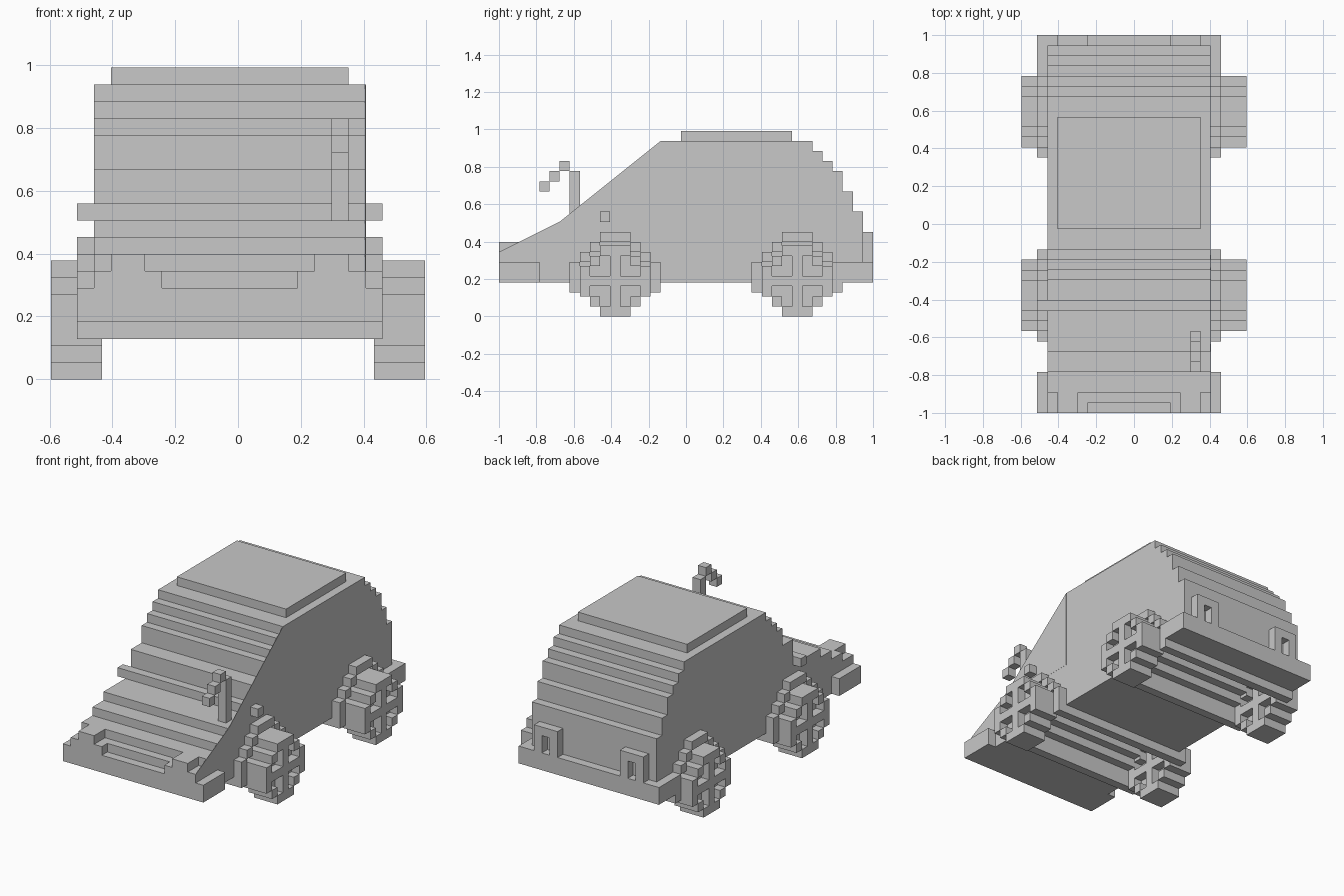
import bpy, bmesh
from mathutils import Vector

cube = bpy.data.objects.get("Cube")
if cube:
    bpy.data.objects.remove(cube, do_unlink=True)

U = 2 / 37                       # size of one block
X = lambda i: -0.513 + U * i     # grid index to position
Y = lambda j: -1 + U * j
Z = lambda k: 0.128 + U * k

grey = bpy.data.materials.new("grey")
grey.use_nodes = True
grey.diffuse_color = (0.58, 0.58, 0.58, 1)
grey.node_tree.nodes["Principled BSDF"].inputs["Base Color"].default_value = (0.58, 0.58, 0.58, 1)


def finish(name, bm):
    bmesh.ops.recalc_face_normals(bm, faces=bm.faces)
    mesh = bpy.data.meshes.new(name)
    bm.to_mesh(mesh)
    bm.free()
    mesh.materials.append(grey)
    obj = bpy.data.objects.new(name, mesh)
    bpy.context.collection.objects.link(obj)


def push(bm, faces, dx):
    """Extrude flat faces along x into a solid."""
    new = bmesh.ops.extrude_face_region(bm, geom=faces)["geom"]
    verts = [v for v in new if isinstance(v, bmesh.types.BMVert)]
    bmesh.ops.translate(bm, vec=Vector((dx, 0, 0)), verts=verts)


def profile(name, pts, x0, x1):
    """Side profile in grid indices, extruded from x0 to x1."""
    bm = bmesh.new()
    face = bm.faces.new([bm.verts.new((x0, Y(j), Z(k))) for j, k in pts])
    push(bm, [face], x1 - x0)
    bmesh.ops.triangulate(bm, faces=[f for f in bm.faces if len(f.verts) > 4])
    finish(name, bm)


def box(name, i0, i1, j0, j1, k0, k1):
    profile(name, [(j0, k0), (j1, k0), (j1, k1), (j0, k1)], X(i0), X(i1))


def arch(c, grow, base, t):
    """Stepped arch outline around axle position c, first step at height t."""
    a = 3.5 + grow
    half = [(a, base), (a, t), (a - 1, t), (a - 1, t + 1), (a - 2, t + 1), (a - 2, t + 2)]
    if grow:
        half += [(a - 3, t + 2), (a - 3, t + 3)]
    return [(c - w, k) for w, k in half] + [(c + w, k) for w, k in reversed(half)]


FRONT, REAR = 11.5, 29.5

# Body shell with both wheel tunnels and stepped windscreen, tail and bonnet
body = [(2, 1)] + arch(FRONT, 0, 1, 2) + arch(REAR, 0, 1, 2)
body += [(36, 1), (36, 8), (35, 8), (35, 10), (34, 10), (34, 12), (33, 12), (33, 13),
         (32, 13), (32, 14), (31, 14), (31, 15), (16, 15), (16, 14), (15, 14), (15, 13),
         (14, 13), (14, 12), (13, 12), (13, 10), (11, 10), (11, 7), (6, 7), (6, 6),
         (4, 6), (4, 5), (2, 5)]
profile("body", body, X(1), X(17))

# Smooth-edged side panel closing the steps on the left side
profile("left_side_panel", [(0, 3), (7, 3), (7, 6), (16, 6), (16, 15), (6, 7), (0, 4)],
        X(17) - 0.002, X(17) + 0.001)

# Roof slab, bumpers, nose shelf and the bar below the windscreen
box("roof_panel", 2, 16, 18, 29, 15, 16)
box("front_bumper", 0, 18, 0, 4, 1, 3)
box("rear_bumper", 0, 18, 34, 37, 1, 3)
box("nose_shelf", 1, 17, 1, 2, 3, 4)
box("windscreen_bar", 0, 18, 10, 11, 7, 8)

# Wheel arches
for label, c in (("front", FRONT), ("rear", REAR)):
    profile(label + "_wheel_arch", arch(c, 1, 0, 3) + arch(c, 0, 0, 3)[::-1], X(0), X(18))

# Lights and nose ends on both sides
for side, mirror in (("right", False), ("left", True)):
    def pair(name, i0, i1, *rest):
        if mirror:
            i0, i1 = 18 - i1, 18 - i0
        box(side + "_" + name, i0, i1, *rest)
    pair("nose_end", 1, 5, 0, 1, 3, 4)
    pair("headlight", 2, 4, 0, 2, 3, 5)
    pair("tail_light_post_outer", 2, 3, 36, 37, 3, 6)
    pair("tail_light_post_inner", 4, 5, 36, 37, 3, 6)
    pair("tail_light_top", 3, 4, 36, 37, 5, 6)

# Hooked stalk on the bonnet
box("stalk_post", 15, 16, 7, 8, 7, 12)
for n in range(3):
    box("stalk_hook_%d" % (n + 1), 15, 16, 6 - n, 7 - n, 12 - n, 13 - n)


def wheel_layer(bm, c, x0, dx, spoked):
    """One slab of the blocky disc, with L-shaped gaps between spokes if spoked."""
    verts, faces = {}, []

    def vert(a, b):
        if (a, b) not in verts:
            verts[a, b] = bm.verts.new((x0, Y(c - 0.5 + a), U * (3 + b)))
        return verts[a, b]
    for a in range(-3, 4):
        for b in range(-3, 4):
            gap = spoked and abs(a * b) in (1, 2)
            if abs(a) + abs(b) <= 4 and not gap:
                faces.append(bm.faces.new([vert(a, b), vert(a + 1, b),
                                           vert(a + 1, b + 1), vert(a, b + 1)]))
    push(bm, faces, dx)


# Wheels: solid middle disc between two spoked layers
for label, c in (("front", FRONT), ("rear", REAR)):
    for side, s in (("right", -1), ("left", 1)):
        bm = bmesh.new()
        for n in range(3):
            wheel_layer(bm, c, s * (0.433 + n * U), s * U, n != 1)
        finish(label + "_" + side + "_wheel", bm)
